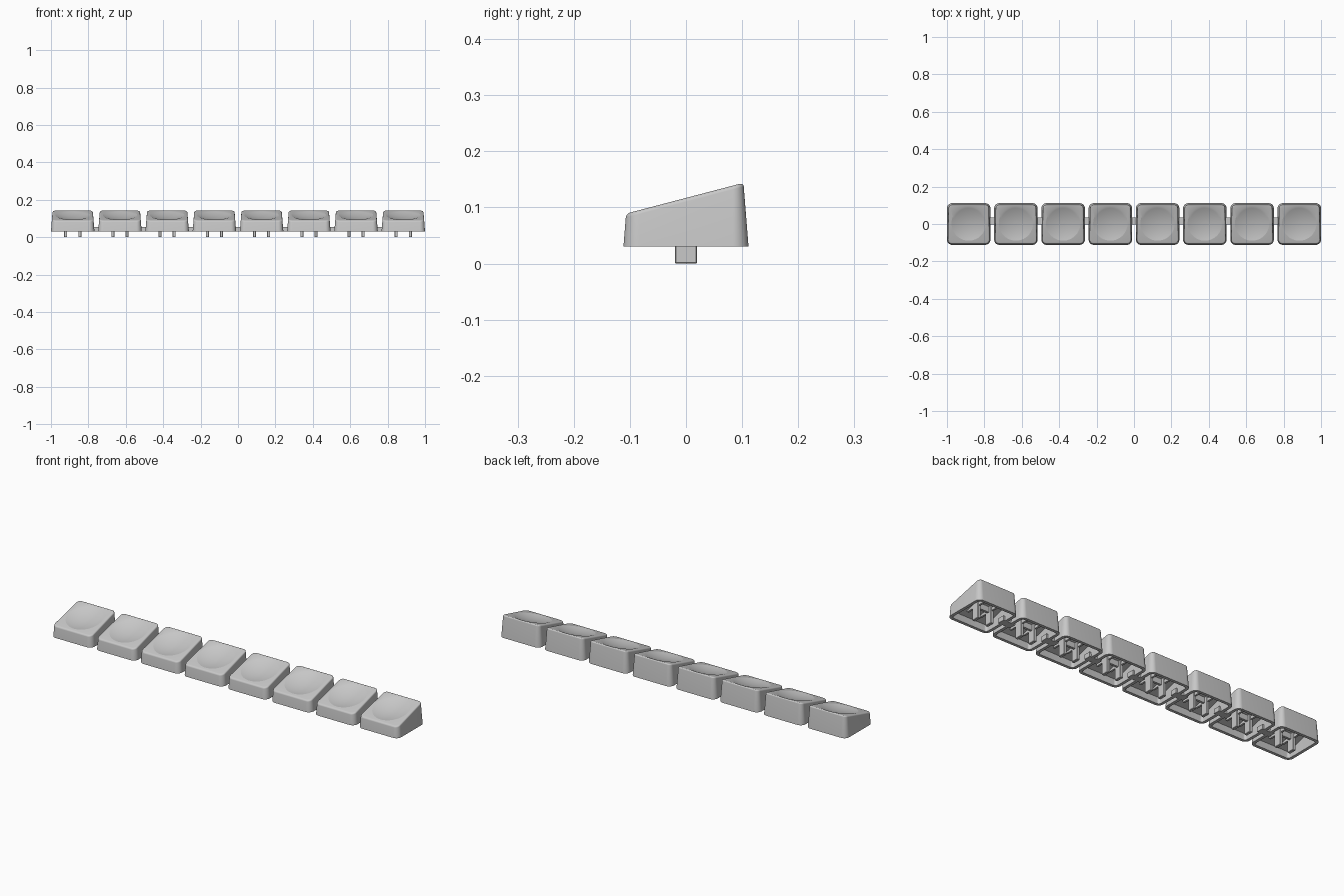
import bpy, bmesh, math
from mathutils import Vector

cube = bpy.data.objects.get("Cube")
if cube:
    bpy.data.objects.remove(cube)

COUNT, PITCH = 8, 0.2525
HALF_X, HALF_Y, CORNER = 0.1163, 0.1115, 0.028
BASE, WALL, DRAFT = 0.03, 0.015, 0.08
ROUND, DISH_R, DISH_DEPTH = 0.007, 0.092, 0.015
STEPS = 12

grey = bpy.data.materials.new("light grey plastic")
grey.use_nodes = True
colour = (0.58, 0.58, 0.58, 1)
grey.diffuse_color = colour
bsdf = grey.node_tree.nodes["Principled BSDF"]
bsdf.inputs["Base Color"].default_value = colour


def top_z(y):
    """Height of the sloping top plane."""
    return 0.117 + 0.262 * y


def outline():
    """Rounded rectangle as pairs of point and outward normal."""
    for k, (sx, sy) in enumerate([(1, 1), (-1, 1), (-1, -1), (1, -1)]):
        centre = Vector((sx * (HALF_X - CORNER), sy * (HALF_Y - CORNER)))
        for j in range(STEPS):
            a = math.pi / 2 * (k + j / (STEPS - 1))
            n = Vector((math.cos(a), math.sin(a)))
            yield centre + n * CORNER, n


def wall_ring(inset, drop=None):
    """Outline ring at the base, or at a drop below the sloping top."""
    ring = []
    for p, n in outline():
        q, z = p - n * inset, BASE
        if drop is not None:
            for _ in range(3):
                z = top_z(q.y) - drop
                q = p - n * (inset + DRAFT * (z - BASE))
        ring.append((q.x, q.y, z))
    return ring


def dish_ring(f):
    """Circle of the scooped top at fraction f of its radius."""
    ring = []
    total = 4 * STEPS
    for i in range(total):
        a = 2 * math.pi * (i + 0.5) / total
        x, y = f * DISH_R * math.cos(a), 0.003 + f * DISH_R * math.sin(a)
        ring.append((x, y, top_z(y) - DISH_DEPTH * (1 - f * f)))
    return ring


def finish(obj):
    obj.data.materials.append(grey)
    bpy.ops.object.select_all(action='DESELECT')
    obj.select_set(True)
    bpy.context.view_layer.objects.active = obj
    bpy.ops.object.shade_smooth_by_angle(angle=math.radians(16))
    return obj


def new_object(name, bm):
    bmesh.ops.recalc_face_normals(bm, faces=bm.faces)
    mesh = bpy.data.meshes.new(name)
    bm.to_mesh(mesh)
    bm.free()
    obj = bpy.data.objects.new(name, mesh)
    bpy.context.collection.objects.link(obj)
    return finish(obj)


def add_box(bm, low, high):
    low, high = Vector(low), Vector(high)
    verts = bmesh.ops.create_cube(bm, size=1)["verts"]
    for v in verts:
        v.co = (low + high) / 2 + v.co * (high - low)
    return verts


# Hollow keycap shell: inside, rim, outside, rounded edge, dish
def build_shell():
    rings = [wall_ring(WALL, 0.03), wall_ring(WALL), wall_ring(0)]
    for i in range(8):
        a = math.pi / 2 * i / 7
        rings.append(wall_ring(ROUND * (1 - math.cos(a)),
                               ROUND * (1 - math.sin(a))))
    rings += [dish_ring(1 - i / 9) for i in range(9)]
    bm = bmesh.new()
    loops = [[bm.verts.new(co) for co in ring] for ring in rings]
    n = 4 * STEPS
    for a, b in zip(loops, loops[1:]):
        for i in range(n):
            j = (i + 1) % n
            bm.faces.new((a[i], a[j], b[j], b[i]))
    bm.faces.new(loops[0])
    bm.faces.new(loops[-1])
    return new_object("keycap_shell_1", bm)


# Two prongs and the reinforcing ribs under the top
def build_stem():
    bm = bmesh.new()
    for s in (-1, 1):
        x = s * 0.0378
        prong = add_box(bm, (x - 0.008, -0.02, 0), (x + 0.008, 0.02, 0.092))
        edges = {e for v in prong for e in v.link_edges}
        bmesh.ops.bevel(bm, geom=list(edges), offset=0.002, segments=1,
                        affect='EDGES')
        add_box(bm, (x - 0.005, -0.06, 0.064), (x + 0.005, 0.06, 0.08))
    add_box(bm, (-0.04, -0.006, 0.06), (0.04, 0.006, 0.092))
    return new_object("stem_prongs_1", bm)


# Sprue bar joining neighbouring keycaps
def build_link():
    bm = bmesh.new()
    half = PITCH / 2
    add_box(bm, (half - 0.035, -0.002, BASE), (half + 0.035, 0.034, 0.054))
    return new_object("connecting_bar_1", bm)


def repeat(obj, count):
    start = -PITCH * (COUNT - 1) / 2
    obj.location.x = start
    for i in range(1, count):
        copy = obj.copy()
        copy.name = obj.name[:-1] + str(i + 1)
        copy.location.x = start + i * PITCH
        bpy.context.collection.objects.link(copy)


shell, stem, link = build_shell(), build_stem(), build_link()
repeat(shell, COUNT)
repeat(stem, COUNT)
repeat(link, COUNT - 1)
